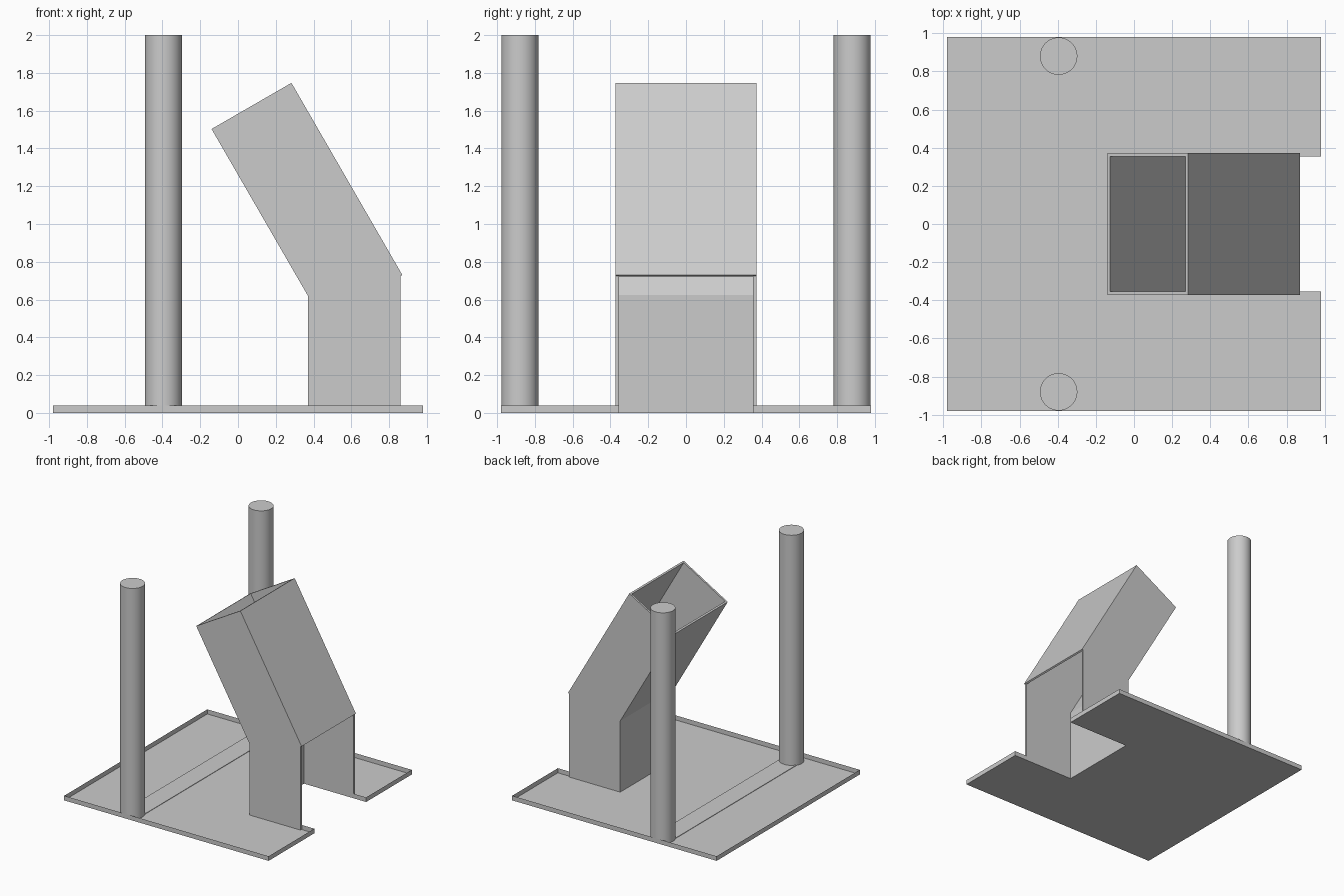
import bpy, bmesh

if "Cube" in bpy.data.objects:
    bpy.data.objects.remove(bpy.data.objects["Cube"], do_unlink=True)

grey = bpy.data.materials.new("plain grey")
grey.use_nodes = True
colour = (0.6, 0.6, 0.6, 1)
grey.diffuse_color = colour
grey.node_tree.nodes["Principled BSDF"].inputs["Base Color"].default_value = colour


def finish(name, bm):
    mesh = bpy.data.meshes.new(name)
    bm.to_mesh(mesh)
    bm.free()
    obj = bpy.data.objects.new(name, mesh)
    bpy.context.collection.objects.link(obj)
    mesh.materials.append(grey)
    return obj


def panel(name, profile, y0, y1):
    """Extrude an x-z profile from y0 to y1."""
    bm = bmesh.new()
    face = bm.faces.new([bm.verts.new((x, y0, z)) for x, z in profile])
    new = bmesh.ops.extrude_face_region(bm, geom=[face])["geom"]
    verts = [v for v in new if isinstance(v, bmesh.types.BMVert)]
    bmesh.ops.translate(bm, verts=verts, vec=(0, y1 - y0, 0))
    bmesh.ops.recalc_face_normals(bm, faces=bm.faces)
    return finish(name, bm)


HALF, RIM = 0.98, 0.04
INNER, OUTER = 0.355, 0.372
FOOT = 0.002

# Shallow tray: notched floor with thin upright rim
outline = [(-HALF, -HALF), (HALF, -HALF), (HALF, -INNER), (0.385, -INNER),
           (0.385, INNER), (HALF, INNER), (HALF, HALF), (-HALF, HALF)]
bm = bmesh.new()
floor = bm.faces.new([bm.verts.new((x, y, 0)) for x, y in outline])
floor.normal_flip()
rim = bmesh.ops.extrude_edge_only(bm, edges=list(bm.edges))["geom"]
bmesh.ops.translate(bm, verts=[v for v in rim if isinstance(v, bmesh.types.BMVert)],
                    vec=(0, 0, RIM))
bmesh.ops.recalc_face_normals(bm, faces=bm.faces)
finish("tray", bm)

# Flat strip joining the two posts
panel("floor_strip", [(-0.48, FOOT), (-0.31, FOOT), (-0.31, 0.006), (-0.48, 0.006)],
      -0.83, 0.83)

# Round posts
for name, y in (("front_post", -0.88), ("back_post", 0.88)):
    bpy.ops.mesh.primitive_cylinder_add(vertices=48, radius=0.098, depth=2 - FOOT,
                                        location=(-0.395, y, 1 + FOOT / 2))
    post = bpy.context.object
    post.name = name
    post.data.materials.append(grey)
    bpy.ops.object.shade_smooth_by_angle()

# Bent square duct: two side panels, bent back panel, sloping hood panel
side = [(0.37, FOOT), (0.86, FOOT), (0.86, 0.725), (0.87, 0.73),
        (0.283, 1.747), (-0.14, 1.503), (0.37, 0.62)]
panel("front_side_panel", side, -OUTER, -INNER)
panel("back_side_panel", side, INNER, OUTER)
panel("bent_inner_panel", [(0.37, FOOT), (0.385, FOOT), (0.385, 0.624),
                           (-0.127, 1.511), (-0.14, 1.503), (0.37, 0.62)], -INNER, INNER)
panel("sloping_hood_panel", [(0.87, 0.73), (0.283, 1.747), (0.27, 1.74), (0.857, 0.7225)],
      -INNER, INNER)
